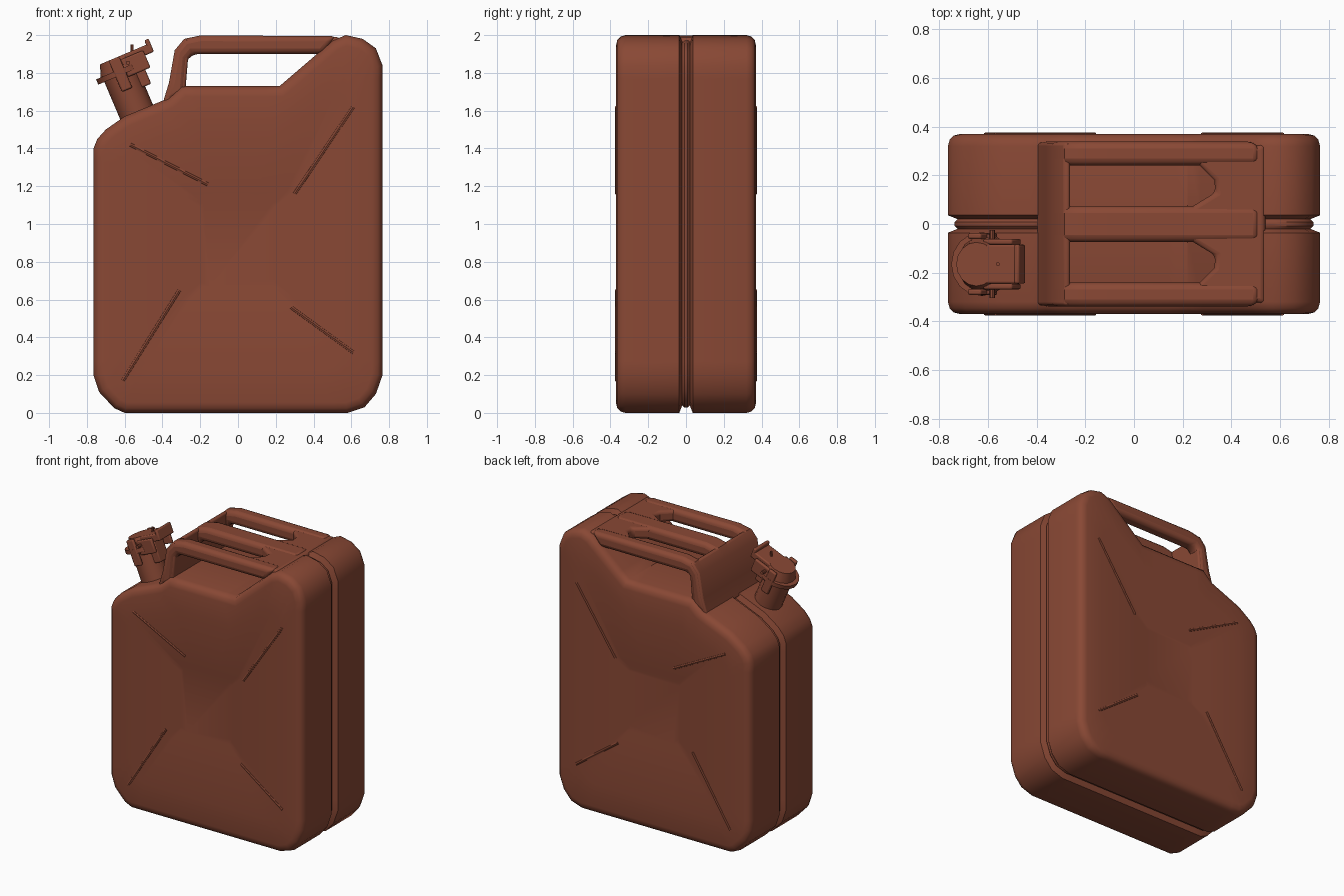
import bpy, bmesh, math
from mathutils import Vector, Matrix

if "Cube" in bpy.data.objects:
    bpy.data.objects.remove(bpy.data.objects["Cube"])

paint = bpy.data.materials.new("rust_brown_paint")
paint.diffuse_color = (0.25, 0.065, 0.035, 1)
paint.use_nodes = True
paint.node_tree.nodes["Principled BSDF"].inputs["Base Color"].default_value = paint.diffuse_color


def finish(bm, name, bevel=0, segments=3, angle=35):
    bmesh.ops.recalc_face_normals(bm, faces=bm.faces)
    me = bpy.data.meshes.new(name)
    bm.to_mesh(me)
    bm.free()
    me.materials.append(paint)
    ob = bpy.data.objects.new(name, me)
    bpy.context.collection.objects.link(ob)
    if bevel:
        m = ob.modifiers.new("round", 'BEVEL')
        m.width, m.segments, m.limit_method = bevel, segments, 'ANGLE'
        m.angle_limit = math.radians(40)
    bpy.ops.object.select_all(action='DESELECT')
    ob.select_set(True)
    bpy.context.view_layer.objects.active = ob
    bpy.ops.object.shade_smooth_by_angle(angle=math.radians(angle))
    return ob


# --- Can body: rings from the front panel over the rim to the back panel ---
corners = [(-.6, 0), (.58, 0), (.67, .03), (.73, .1), (.765, .2), (.765, 1.84), (.73, 1.93),
           (.66, 1.98), (.57, 2), (.5, 1.97), (.22, 1.73), (-.3, 1.73), (-.37, 1.665),
           (-.6, 1.57), (-.7, 1.5), (-.745, 1.45), (-.765, 1.4), (-.765, .2), (-.735, .11), (-.655, .025)]
outline = []
for i, p in enumerate(corners):
    a, b = Vector(p), Vector(corners[(i + 1) % len(corners)])
    n = max(1, round((b - a).length / .07))
    outline += [a.lerp(b, k / n) for k in range(n)]
N = len(outline)


def inset(d):
    pts = []
    for i, p in enumerate(outline):
        u = (p - outline[i - 1]).normalized()
        v = (outline[(i + 1) % N] - p).normalized()
        n = Vector((-u.y - v.y, u.x + v.x)).normalized()
        pts.append(p + n * d / max(.5, n.dot(Vector((-u.y, u.x)))))
    return pts


# Outline points where the pressed diagonals start: counter-clockwise from lower left
starts = [min(range(N), key=lambda i: (outline[i] - Vector(t)).length)
          for t in ((-.69, .05), (.765, .2), (.7, 1.96), (-.72, 1.48))]


def rectangle(hx, z0, z1):
    rect = [Vector(c) for c in ((-hx, z0), (hx, z0), (hx, z1), (-hx, z1))]
    pts = [None] * N
    for k in range(4):
        s, e = starts[k], starts[(k + 1) % 4]
        n = (e - s) % N
        for j in range(n):
            pts[(s + j) % N] = rect[k].lerp(rect[(k + 1) % 4], j / n)
    return pts


face, dish = inset(.055), rectangle(.28, .6, 1.17)
shoulder = [a.lerp(b, .3) for a, b in zip(face, dish)]
half = [(rectangle(.2, .67, 1.11), .358), (dish, .37), (shoulder, .371), (face, .371),
        (inset(.025), .364), (inset(.007), .346), (inset(0), .32), (inset(0), .036)]


def groove(d):   # seam groove fades out below the handles
    return [o if -.37 < o.x < .51 and o.y > 1.6 else g for o, g in zip(outline, inset(d))]


half += [(groove(.04), .02), (groove(.028), .008)]
rings = [(r, -y) for r, y in half] + [(r, y) for r, y in reversed(half)]
bm = bmesh.new()
loops = [[bm.verts.new((p.x, y, p.y)) for p in r] for r, y in rings]
for A, B in zip(loops, loops[1:]):
    for i in range(N):
        bm.faces.new((A[i], A[(i + 1) % N], B[(i + 1) % N], B[i]))
bm.faces.new(loops[0])
bm.faces.new(loops[-1])
finish(bm, "can_body", angle=40)


def rod(name, a, b, r, sides=12, r2=None):
    a, b = Vector(a), Vector(b)
    bm = bmesh.new()
    bmesh.ops.create_cone(bm, cap_ends=True, segments=sides, radius1=r,
                          radius2=r if r2 is None else r2, depth=(b - a).length)
    rot = (b - a).to_track_quat('Z', 'Y').to_matrix().to_4x4()
    bm.transform(Matrix.Translation((a + b) / 2) @ rot)
    return finish(bm, name)


# --- Pressed ribs along the four diagonals on both faces ---
for s in (-1, 1):
    for x0, z0, x1, z1 in ((-.57, 1.42, -.16, 1.21), (.61, 1.62, .3, 1.16),
                           (-.61, .17, -.31, .65), (.61, .32, .28, .56)):
        rod("diagonal_rib", (x0, s * .364, z0), (x1, s * .364, z1), .012, 8)


# --- Handles: side profile extruded across y ---
def extrude_profile(name, pts, y0, y1, bevel):
    bm = bmesh.new()
    f = bm.faces.new([bm.verts.new((x, y0, z)) for x, z in pts])
    g = bmesh.ops.extrude_face_region(bm, geom=[f])
    bmesh.ops.translate(bm, vec=(0, y1 - y0, 0),
                        verts=[v for v in g['geom'] if isinstance(v, bmesh.types.BMVert)])
    return finish(bm, name, bevel)


post = [(-.28, 1.69), (-.4, 1.635), (-.365, 1.75), (-.335, 1.92), (-.285, 1.98)]
bar = post + [(-.2, 1.998), (.52, 1.995), (.45, 1.9), (-.24, 1.9), (-.265, 1.87)]
for name, y0, y1 in (("front_handle", -.34, -.24), ("middle_handle", -.075, .075), ("back_handle", .24, .34)):
    extrude_profile(name, bar, y0, y1, .03)
extrude_profile("handle_end_wall", post + [(-.262, 1.975), (-.265, 1.87)], -.335, .335, .02)

# Web that joins the handles to the shoulder, with pointed opening ends
bm = bmesh.new()
plan = [(.54, -.33), (.54, .33), (.24, .27), (.33, .18), (.335, .13), (.22, .06),
        (.22, -.06), (.335, -.13), (.33, -.18), (.24, -.27)]
f = bm.faces.new([bm.verts.new((x, y, 1.91)) for x, y in plan])
g = bmesh.ops.extrude_face_region(bm, geom=[f])
bmesh.ops.translate(bm, vec=(0, 0, .08), verts=[v for v in g['geom'] if isinstance(v, bmesh.types.BMVert)])
finish(bm, "handle_web", .02)

# --- Filler spout, in a frame tilted to the left ---
TILT = Matrix.Translation((-.54, -.165, 1.6)) @ Matrix.Rotation(math.radians(-23), 4, 'Y')


def at(u, v, a):
    return TILT @ Vector((u, v, a))


def block(name, lo, hi, bevel=.008):
    bm = bmesh.new()
    bmesh.ops.create_cube(bm, size=1)
    lo, hi = Vector(lo), Vector(hi)
    bm.transform(TILT @ Matrix.Translation((lo + hi) / 2) @ Matrix.Diagonal((*(hi - lo), 1)))
    return finish(bm, name, bevel, 2)


rod("spout_neck", at(0, 0, -.05), at(0, 0, .21), .095, 16)
rod("spout_rim", at(0, 0, .205), at(0, 0, .235), .13, 16)
rod("cap_dome", at(.01, 0, .23), at(.01, 0, .3), .115, 16, .09)
block("cap_lever", (-.03, -.08, .25), (.2, .08, .3))
block("lever_lip", (.185, -.08, .25), (.21, .08, .325))
for s in (-1, 1):
    v = s * .115
    block("clamp_arm", (-.03, v - .012, .12), (.03, v + .012, .3))
    block("clamp_link", (.03, v * .8 - .012, .18), (.16, v * .8 + .012, .28))
block("hinge_block", (.07, -.05, .1), (.13, .05, .27))
rod("hinge_pin", at(.06, -.14, .25), at(.06, .14, .25), .011, 8)
rod("locking_pin", (-.56, -.165, 1.84), (-.56, -.165, 1.95), .008, 8)
